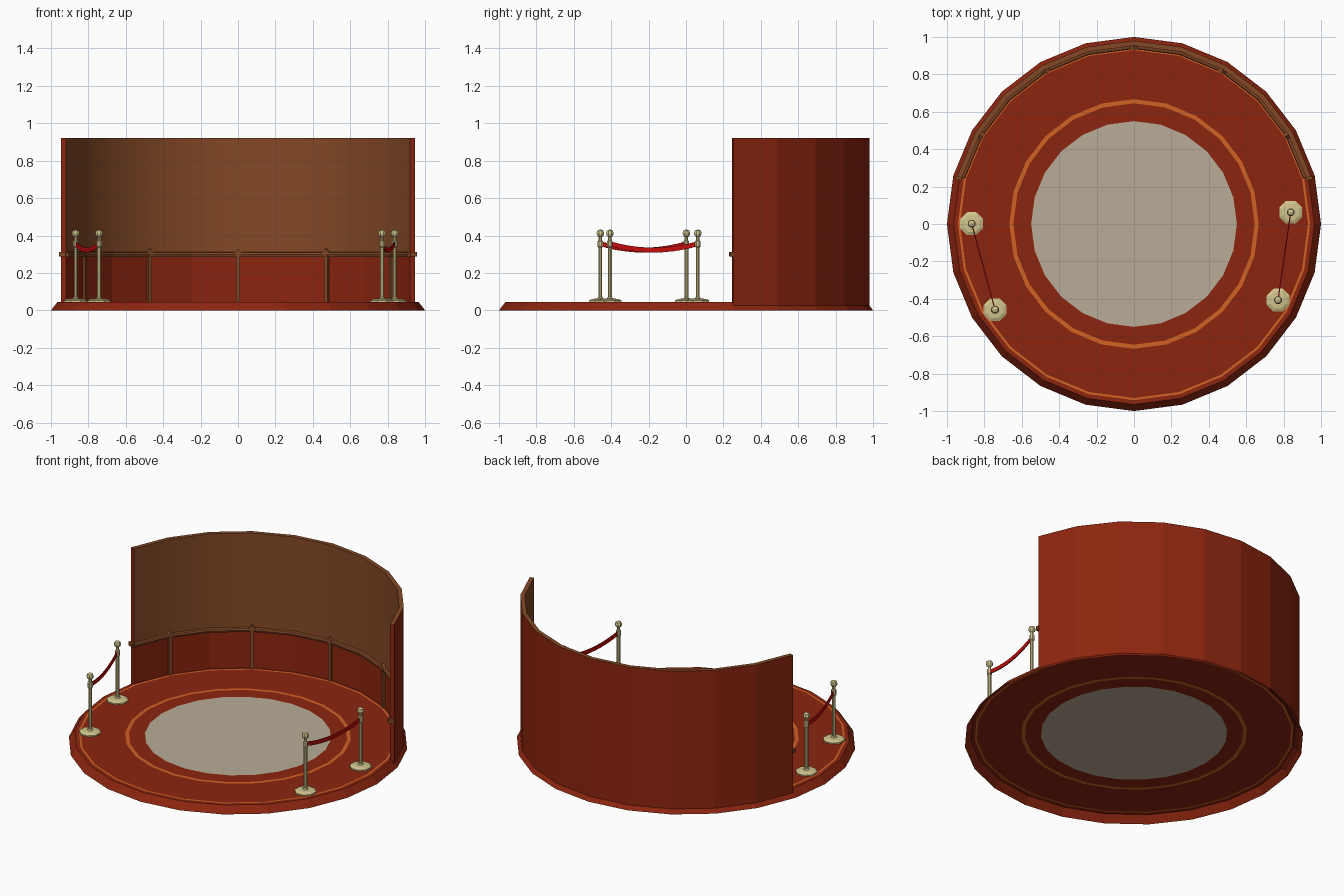
import bpy, bmesh, math
from mathutils import Vector, Matrix

if "Cube" in bpy.data.objects:
    bpy.data.objects.remove(bpy.data.objects["Cube"])


def material(name, r, g, b):
    m = bpy.data.materials.new(name)
    lin = [((c / 255 + 0.055) / 1.055) ** 2.4 if c > 10 else c / 255 / 12.92 for c in (r, g, b)]
    m.diffuse_color = (*lin, 1)
    m.use_nodes = True
    m.node_tree.nodes["Principled BSDF"].inputs["Base Color"].default_value = m.diffuse_color
    return m


RED = material("carpet red", 140, 37, 15)
BROWN = material("wood brown", 132, 73, 38)
ORANGE = material("orange trim", 208, 98, 35)
GREY = material("floor grey", 186, 172, 152)
GOLD = material("pale brass", 208, 196, 140)
ROPE = material("rope red", 195, 12, 12)


def finish(name, bm, mats):
    me = bpy.data.meshes.new(name)
    bmesh.ops.remove_doubles(bm, verts=bm.verts, dist=1e-5)
    bm.to_mesh(me)
    bm.free()
    for m in mats:
        me.materials.append(m)
    ob = bpy.data.objects.new(name, me)
    bpy.context.collection.objects.link(ob)
    return ob


def sweep(name, prof, a0, a1, segs, mats, idx=None, closed=False, smooth=()):
    """Turn an (r, z) profile about z from a0 to a1 degrees; idx = material per profile edge."""
    bm = bmesh.new()
    rows = []
    for i in range(segs + 1):
        a = math.radians(a0 + (a1 - a0) * i / segs)
        rows.append([bm.verts.new((r * math.cos(a), r * math.sin(a), z)) for r, z in prof])
    n = len(prof)
    for p, q in zip(rows, rows[1:]):
        for j in range(n if closed else n - 1):
            k = (j + 1) % n
            f = bm.faces.new((p[j], q[j], q[k], p[k]))
            f.material_index = idx[j] if idx else 0
            f.smooth = j in smooth
    if closed:
        bm.faces.new(rows[0])
        bm.faces.new(rows[-1][::-1])
    return finish(name, bm, mats)


def box(name, size, loc, mat, rot=0):
    bm = bmesh.new()
    bmesh.ops.create_cube(bm, size=1)
    bmesh.ops.scale(bm, vec=size, verts=bm.verts)
    bm.transform(Matrix.Translation(loc) @ Matrix.Rotation(rot, 4, 'Z'))
    return finish(name, bm, [mat])


FLOOR = 0.045

# Open-bottomed platform with inlaid orange rings
sweep("platform", [(1, 0), (0.965, FLOOR), (0.942, FLOOR), (0.93, FLOOR), (0.667, FLOOR),
                   (0.645, FLOOR), (0.55, FLOOR)], 0, 360, 24, [RED, ORANGE], [0, 0, 1, 0, 1, 0])
sweep("centre_floor", [(0.55, FLOOR), (0, FLOOR)], 0, 360, 24, [GREY])

# Curved back wall: red outside and lower panels, brown upper inside and top
sweep("back_wall", [(0.98, 0.026), (0.98, 0.922), (0.953, 0.922), (0.953, 0.3), (0.953, FLOOR)],
      15, 165, 10, [RED, BROWN], [0, 1, 1, 0, 0], closed=True, smooth=(2,))

# Rail around the inside of the wall
sweep("wall_rail", [(0.955, 0.286), (0.955, 0.312), (0.94, 0.308), (0.936, 0.298), (0.94, 0.286)],
      15, 165, 10, [BROWN], closed=True)
for s in (-1, 1):
    box("rail_end", (0.035, 0.018, 0.025), (s * 0.937, 0.244, 0.299), BROWN, s * math.radians(15))

# Upright battens with small peaked caps
for deg in (30, 60, 90, 120, 150):
    a = math.radians(deg)
    c, s = math.cos(a), math.sin(a)
    box("batten", (0.014, 0.022, 0.245), (0.946 * c, 0.946 * s, 0.1675), BROWN, a)
    bm = bmesh.new()
    bmesh.ops.create_cone(bm, cap_ends=True, segments=4, radius1=0.022, radius2=0.022, depth=0.02)
    bm.transform(Matrix.Translation((0.943 * c, 0.943 * s, 0.308)) @ Matrix.Rotation(a, 4, 'Z')
                 @ Matrix.Rotation(math.pi / 2, 4, 'Y'))
    finish("batten_cap", bm, [BROWN])


# Barrier posts
def post(x, y):
    ob = sweep("barrier_post", [
        (0.066, FLOOR), (0.066, 0.053), (0.048, 0.061), (0.018, 0.063), (0.011, 0.072),
        (0.011, 0.335), (0.016, 0.34), (0.016, 0.37), (0.01, 0.374), (0.01, 0.392),
        (0.019, 0.4), (0.022, 0.412), (0.017, 0.426), (0, 0.433)], 22.5, 382.5, 8, [GOLD])
    ob.location = (x, y, 0)


# Sagging flat rope between two posts
def rope(p, q):
    p, q = Vector((*p, 0)), Vector((*q, 0))
    side = (q - p).cross(Vector((0, 0, 1))).normalized() * 0.003
    bm = bmesh.new()
    rows = []
    n = 10
    for i in range(n + 1):
        t = i / n
        z = 0.322 + 0.034 * (2 * t - 1) ** 2
        c = p.lerp(q, t)
        rows.append([bm.verts.new(c + side * sx + Vector((0, 0, z + 0.013 * sz)))
                     for sx, sz in ((-1, -1), (1, -1), (1, 1), (-1, 1))])
    for u, v in zip(rows, rows[1:]):
        for j in range(4):
            k = (j + 1) % 4
            bm.faces.new((u[j], u[k], v[k], v[j]))
    bm.faces.new(rows[0][::-1])
    bm.faces.new(rows[-1])
    bmesh.ops.recalc_face_normals(bm, faces=bm.faces)
    finish("barrier_rope", bm, [ROPE])


for p, q in (((-0.868, 0.002), (-0.743, -0.458)), ((0.838, 0.063), (0.77, -0.407))):
    post(*p)
    post(*q)
    rope(p, q)
